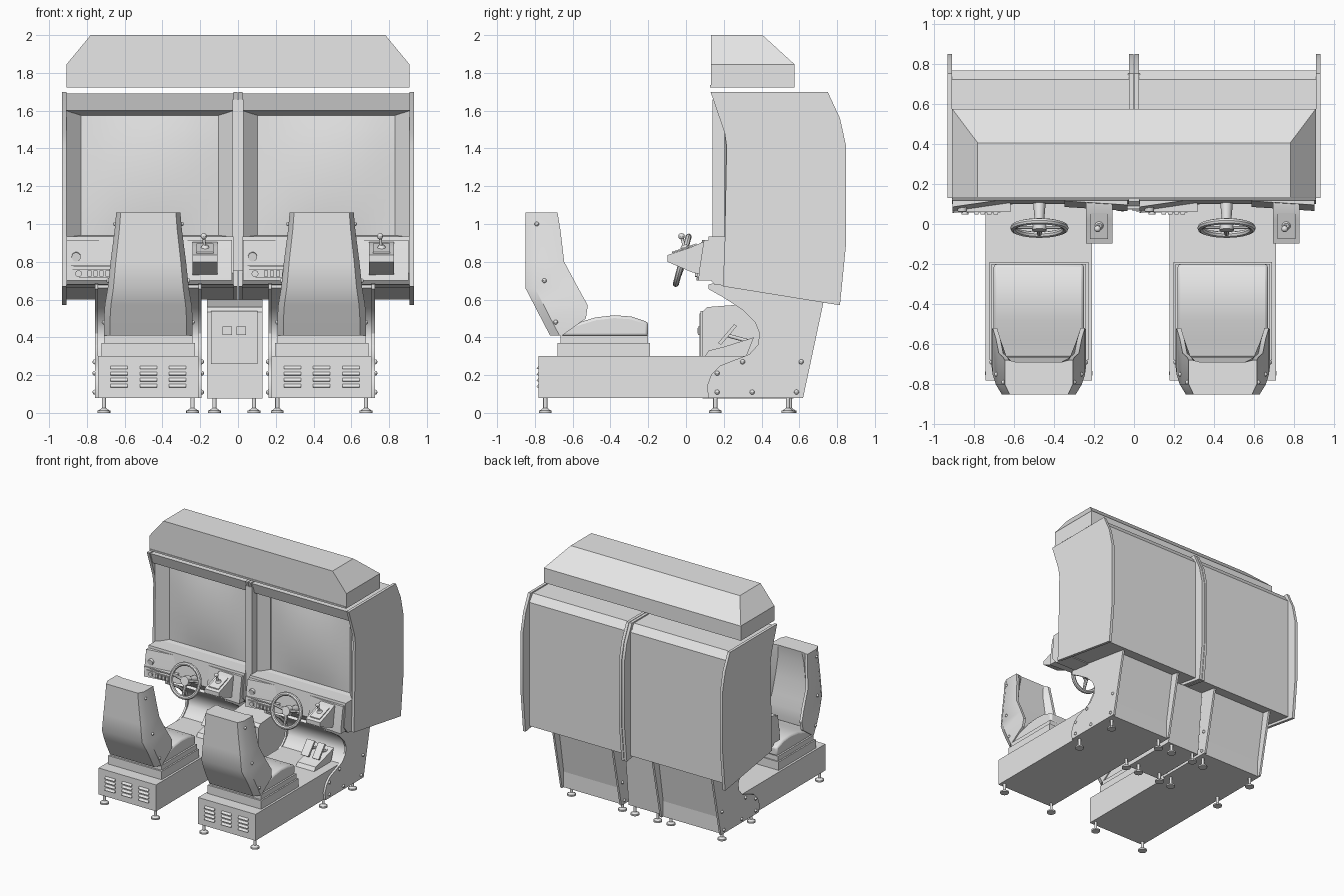
import bpy, bmesh, math
from mathutils import Matrix, Vector

if "Cube" in bpy.data.objects:
    bpy.data.objects.remove(bpy.data.objects["Cube"])

grey = bpy.data.materials.new("light_grey")
grey.diffuse_color = (0.8, 0.8, 0.8, 1)
grey.use_nodes = True
grey.node_tree.nodes["Principled BSDF"].inputs["Base Color"].default_value = grey.diffuse_color


def make(name, bm, fix=True):
    if fix:
        bmesh.ops.recalc_face_normals(bm, faces=bm.faces)
    me = bpy.data.meshes.new(name)
    bm.to_mesh(me)
    bm.free()
    ob = bpy.data.objects.new(name, me)
    me.materials.append(grey)
    bpy.context.collection.objects.link(ob)
    return ob


def loft(name, rings):
    bm = bmesh.new()
    vs = [[bm.verts.new(p) for p in r] for r in rings]
    n = len(vs[0])
    for a, b in zip(vs, vs[1:]):
        for i in range(n):
            bm.faces.new((a[i], a[(i + 1) % n], b[(i + 1) % n], b[i]))
    bm.faces.new(vs[0])
    bm.faces.new(vs[-1])
    return make(name, bm)


def prism(name, yz, x0, x1):
    return loft(name, [[(x, y, z) for y, z in yz] for x in (x0, x1)])


def box(name, x0, x1, y0, y1, z0, z1):
    return prism(name, [(y0, z0), (y1, z0), (y1, z1), (y0, z1)], x0, x1)


def rod(name, a, b, r1, r2=None, n=12):
    a, b = Vector(a), Vector(b)
    d = b - a
    m = Matrix.Translation((a + b) / 2) @ d.to_track_quat('Z', 'Y').to_matrix().to_4x4()
    bm = bmesh.new()
    bmesh.ops.create_cone(bm, cap_ends=True, segments=n, radius1=r1,
                          radius2=r1 if r2 is None else r2, depth=d.length, matrix=m)
    return make(name, bm)


def ball(name, c, r):
    bm = bmesh.new()
    bmesh.ops.create_uvsphere(bm, u_segments=10, v_segments=6, radius=r,
                              matrix=Matrix.Translation(c))
    return make(name, bm)


def bevel(ob, w, n=2):
    m = ob.modifiers.new("bevel", 'BEVEL')
    m.width, m.segments, m.limit_method = w, n, 'ANGLE'


def foot(x, y):
    rod("foot_pad", (x, y, 0), (x, y, 0.012), 0.034, n=16)
    rod("foot_cone", (x, y, 0.012), (x, y, 0.025), 0.03, 0.012, n=16)
    rod("foot_stem", (x, y, 0.02), (x, y, 0.085), 0.011)


CURVE = [(0.12, 0.08), (0.11, 0.14), (0.135, 0.205), (0.18, 0.25), (0.27, 0.285),
         (0.335, 0.31), (0.38, 0.36), (0.39, 0.42), (0.365, 0.48), (0.30, 0.545),
         (0.20, 0.61), (0.12, 0.655), (0.12, 0.68), (0.2, 0.70)]


def base_unit(cx):
    # long base box with louvred end plate
    box("base_box", cx - .265, cx + .265, -.78, .60, .08, .30)
    for col in (-.155, 0, .155):
        for row in range(4):
            z = .14 + row * .032
            prism("louvre", [(-.779, z - .005), (-.793, z - .004), (-.779, z + .014)],
                  cx + col - .045, cx + col + .045)
    # pedestal with curved side cheeks
    prism("pedestal_body", [(.30, .27), (.355, .32), (.40, .37), (.41, .42), (.385, .49),
          (.31, .56), (.20, .63), (.14, .66), (.2, .70), (.67, .63), (.58, .09)],
          cx - .265, cx + .265)
    for s in (-1, 1):
        prism("pedestal_cheek", CURVE + [(.735, .62), (.62, .08)], cx + s * .265, cx + s * .282)
        for y, z in ((.165, .11), (.35, .11), (.585, .11), (.165, .21), (.30, .27), (.61, .27)):
            ball("cheek_bolt", (cx + s * .283, y, z), .013)
        for y in (-.745, .155, .54):
            foot(cx + s * .235, y)
    # pedals
    prism("pedal_housing", [(.10, .30), (.32, .30), (.36, .40), (.2, .35), (.12, .33)],
          cx + .02, cx + .19)
    for px, w in ((.15, .03), (.05, .035)):
        prism("pedal", [(.17, .37), (.185, .36), (.27, .46), (.255, .47)],
              cx + px - w, cx + px + w)
        rod("pedal_arm", (cx + px, .22, .41), (cx + px, .33, .38), .01)
    # seat
    box("seat_plinth", cx - .247, cx + .247, -.68, -.19, .30, .37)
    box("seat_riser", cx - .235, cx + .235, -.665, -.20, .37, .41)
    bevel(prism("seat_cushion", [(-.67, .405), (-.67, .455), (-.58, .475), (-.48, .505),
          (-.38, .517), (-.29, .51), (-.20, .48), (-.20, .405)], cx - .225, cx + .225), .015)
    rings = []
    for z, w, yr, yf, yc in ((.41, .235, -.72, -.655, -.67), (.50, .235, -.767, -.53, -.66),
                             (.57, .23, -.803, -.52, -.665), (.66, .215, -.85, -.57, -.68),
                             (.80, .20, -.85, -.645, -.70), (.97, .178, -.85, -.665, -.705),
                             (1.06, .17, -.85, -.68, -.69)):
        half = [(w * .86, yr), (w, yr + .05), (w, yf), (w - .022, yf), (w - .06, yc)]
        rings.append([(cx + x, y, z) for x, y in half] +
                     [(cx - x, y, z) for x, y in reversed(half)])
    loft("seat_back", rings)
    for s in (-1, 1):
        for y, z, w in ((-.79, 1.0, .176), (-.75, .70, .211), (-.69, .48, .235)):
            ball("seat_bolt", (cx + s * w, y, z), .012)


def cabinet(cx):
    # shaped side panels
    side = [(.13, 1.70), (.75, 1.70), (.815, 1.56), (.848, 1.41), (.848, .90), (.815, .57),
            (.195, .67), (.205, .90), (.215, 1.41), (.205, 1.48)]
    for s in (-1, 1):
        prism("cabinet_side_panel", side, cx + s * .442, cx + s * .465)
    # monitor housing, header and screen bezel
    prism("monitor_housing", [(.32, 1.69), (.72, 1.69), (.765, 1.63), (.765, .60), (.30, .67)],
          cx - .442, cx + .442)
    prism("header", [(.145, 1.69), (.33, 1.69), (.33, 1.60), (.175, 1.60)], cx - .442, cx + .442)
    bm = bmesh.new()
    outer = [(-.442, .93), (.442, .93), (.442, 1.60), (-.442, 1.60)]
    inner = [(-.365, .94), (.365, .94), (.365, 1.575), (-.365, 1.575)]
    o = [bm.verts.new((cx + x, .205, z)) for x, z in outer]
    i = [bm.verts.new((cx + x, .285, z)) for x, z in inner]
    for k in range(4):
        j = (k + 1) % 4
        bm.faces.new((o[k], o[j], i[j], i[k]))
    make("screen_bezel", bm, False)
    bm = bmesh.new()
    N = 8
    g = [[bm.verts.new((cx + .367 * u, .29 - .03 * (1 - u * u) * (1 - v * v), 1.257 + .32 * v))
          for u in [a / N * 2 - 1 for a in range(N + 1)]]
         for v in [b / N * 2 - 1 for b in range(N + 1)]]
    for r in range(N):
        for c in range(N):
            bm.faces.new((g[r][c], g[r][c + 1], g[r + 1][c + 1], g[r + 1][c]))
    make("screen", bm, False)
    # dashboard: centre section plus two angled pods
    prism("dashboard", [(.12, .935), (.32, .935), (.32, .66), (.15, .68), (.10, .74)],
          cx - .442, cx + .442)
    for name, xa, ya, xb, yb in (("dash_left_pod", -.44, .055, -.13, .10),
                                 ("dash_right_pod", .12, .085, .435, .065)):
        loft(name, [[(cx + xa, ya + d, z), (cx + xb, yb + d, z), (cx + xb, .2, z),
                     (cx + xa, .2, z)] for z, d in ((.70, 0), (.775, .008), (.915, .03))])
    # left pod controls: upper dial, lower strip with button and switches
    box("dash_ledge", cx - .44, cx - .15, .06, .14, .774, .784)
    rod("dash_dial", (cx - .39, .10, .83), (cx - .39, .065, .825), .024, n=16)
    box("switch_strip", cx - .42, cx - .20, .058, .10, .715, .76)
    rod("start_button", (cx - .377, .08, .737), (cx - .377, .047, .737), .018, n=16)
    for k in range(4):
        x = cx - .33 + k * .032
        box("rocker_switch", x, x + .022, .048, .08, .722, .753)
    # steering wheel
    wx = cx - .005
    M = Matrix.Translation((wx, -.02, .808)) @ Matrix.Rotation(math.radians(75), 4, 'X')
    bm = bmesh.new()
    R, r, A, B = .13, .016, 28, 8
    t = [[bm.verts.new(M @ Vector(((R + r * math.cos(q)) * math.cos(p),
          (R + r * math.cos(q)) * math.sin(p), r * math.sin(q))))
          for q in [2 * math.pi * b / B for b in range(B)]]
         for p in [2 * math.pi * a / A for a in range(A)]]
    for a in range(A):
        for b in range(B):
            bm.faces.new((t[a][b], t[(a + 1) % A][b], t[(a + 1) % A][(b + 1) % B], t[a][(b + 1) % B]))
    make("steering_wheel_rim", bm)
    for ang in (10, 170, 270):
        p = math.radians(ang)
        rod("wheel_spoke", M @ Vector((0, 0, -.01)),
            M @ Vector((R * math.cos(p), R * math.sin(p), 0)), .016, .011, 8)
    rod("wheel_hub", M @ Vector((0, 0, -.03)), M @ Vector((0, 0, .012)), .042, .036, 16)
    rod("steering_column", M @ Vector((0, 0, -.02)), M @ Vector((0, 0, -.16)), .022, .034, 12)
    # gear shifter
    sx = cx + .293
    prism("shifter_box", [(-.098, .835), (.02, .875), (.09, .905), (.12, .905), (.12, .72),
                          (.03, .745), (-.098, .80)], sx - .066, sx + .066)
    prism("shifter_plate", [(-.075, .845), (.055, .889), (.055, .897), (-.075, .853)],
          sx - .045, sx + .045)
    rod("shifter_boot", (sx, -.005, .865), (sx, -.01, .89), .028, .014)
    rod("shifter_lever", (sx, -.005, .86), (sx - .008, -.022, .93), .008)
    ball("shifter_knob", (sx - .008, -.024, .935), .017)


for c in (-.475, .443):
    base_unit(c)
for c in (-.467, .467):
    cabinet(c)

# coin cabinet between the two units
prism("coin_cabinet", [(.087, .075), (.087, .535), (.112, .56), (.62, .60), (.57, .075)],
      -.165, .13)
box("coin_door_frame", -.142, .102, .078, .09, .26, .54)
box("coin_door", -.128, .088, .072, .08, .274, .526)
for x in (-.058, .018):
    box("coin_slot", x - .025, x + .025, .064, .075, .412, .458)
    box("coin_slot_insert", x - .005, x + .005, .060, .066, .42, .45)
for x in (-.125, .085):
    for y in (.155, .55):
        foot(x, y)

# overhead marquee with chamfered top ends and sloped back
loft("marquee", [[(-x, .132, z), (x, .132, z), (x, y, z), (-x, y, z)]
                 for x, y, z in ((.908, .575, 1.722), (.908, .575, 1.845), (.78, .405, 2.0))])
box("marquee_lip", -.905, .905, .126, .134, 1.722, 1.735)
# link plate between the cabinets
box("cabinet_joint", -.03, .03, .14, .75, .75, 1.66)

# smooth shading only on shallow angles
for ob in bpy.data.objects:
    ob.select_set(True)
bpy.context.view_layer.objects.active = bpy.data.objects["marquee"]
bpy.ops.object.shade_smooth_by_angle(angle=math.radians(32))
